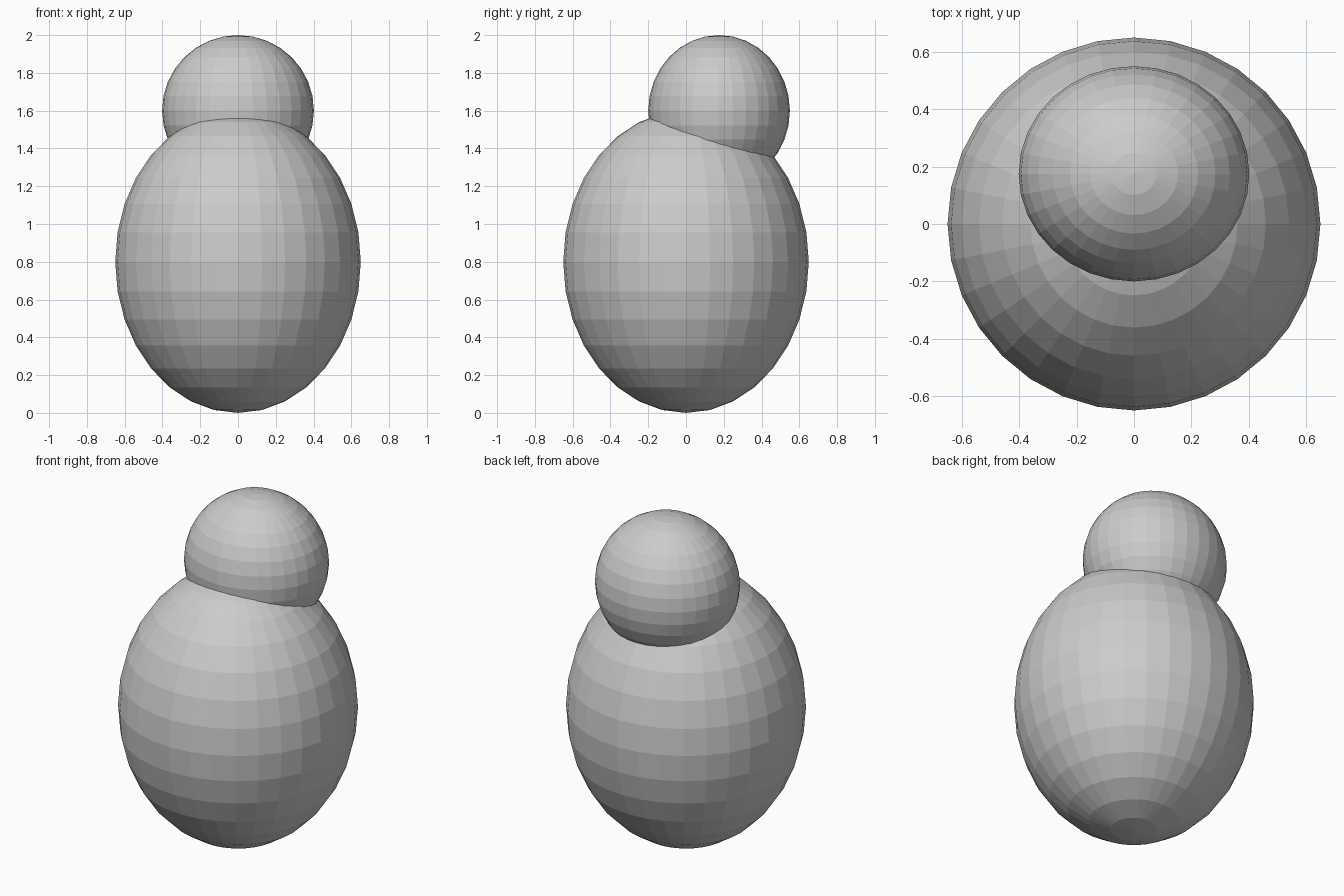
import bpy

if "Cube" in bpy.data.objects:
    bpy.data.objects.remove(bpy.data.objects["Cube"])


def ellipsoid(name, center, radii):
    """Flat-faced UV sphere, stretched to the given radii."""
    bpy.ops.mesh.primitive_uv_sphere_add(segments=32, ring_count=16, radius=1, location=center)
    ob = bpy.context.object
    ob.name = name
    ob.scale = radii
    bpy.ops.object.transform_apply(location=False, rotation=False, scale=True)
    bpy.ops.object.shade_flat()
    return ob


# Egg-shaped body standing on the ground
ellipsoid("body", (0, 0, 0.8), (0.65, 0.65, 0.8))

# Head, set towards the back and sunk into the body
ellipsoid("head", (0, 0.175, 1.6), (0.402, 0.375, 0.4))
